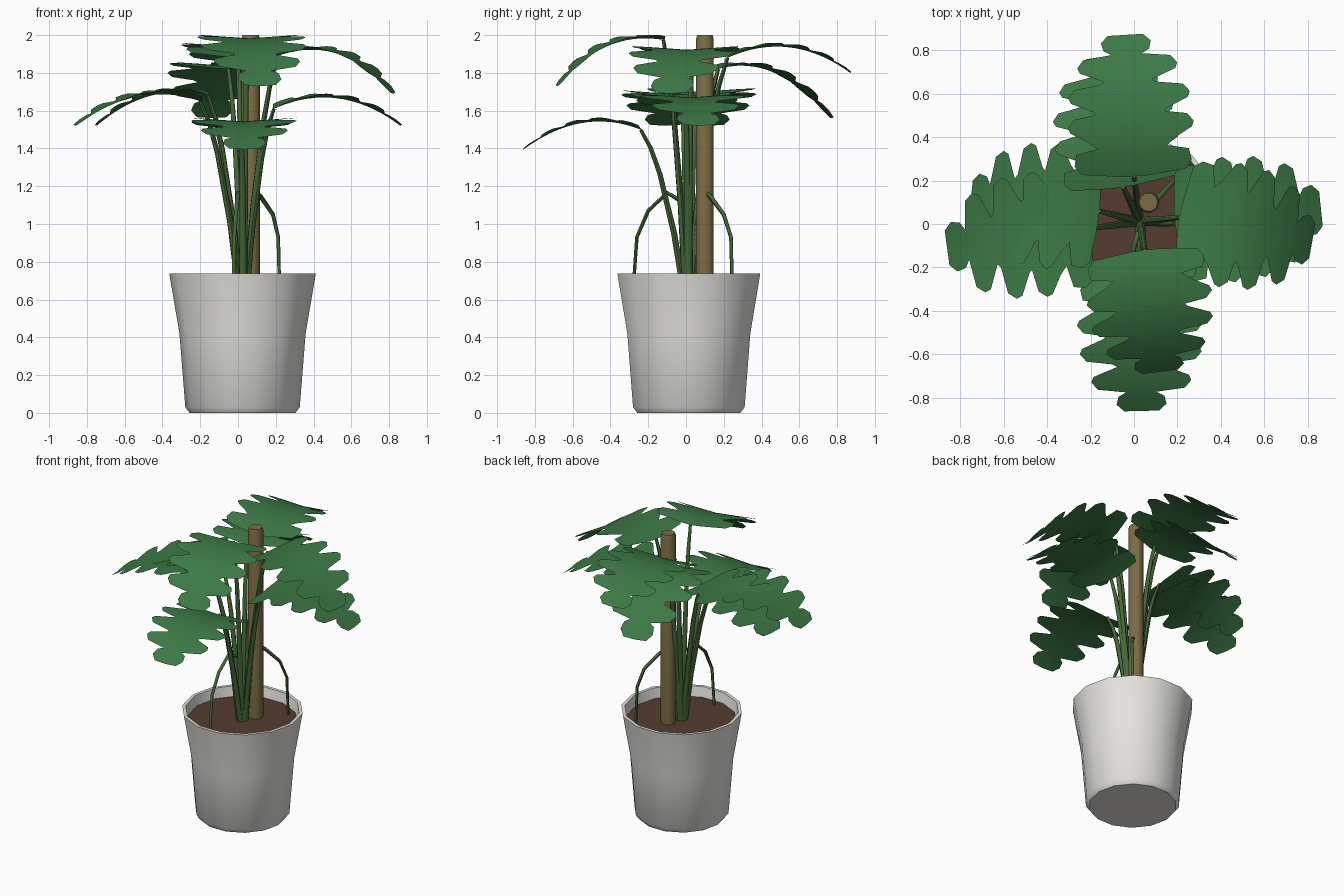
import bpy, bmesh, math
from mathutils import Vector

if "Cube" in bpy.data.objects:
    bpy.data.objects.remove(bpy.data.objects["Cube"])


def material(name, rgb):
    m = bpy.data.materials.new(name)
    m.diffuse_color = (*rgb, 1)
    m.use_nodes = True
    m.node_tree.nodes["Principled BSDF"].inputs["Base Color"].default_value = m.diffuse_color
    return m


POT = material("pot_white", (0.78, 0.77, 0.74))
SOIL = material("soil_brown", (0.09, 0.045, 0.03))
WOOD = material("stake_tan", (0.2, 0.15, 0.06))
STEM = material("stem_green", (0.06, 0.14, 0.04))
LEAF = material("leaf_green", (0.045, 0.19, 0.06))


def finish(ob, mat, angle=40):
    ob.data.materials.append(mat)
    bpy.ops.object.select_all(action='DESELECT')
    bpy.context.view_layer.objects.active = ob
    ob.select_set(True)
    if ob.type == 'CURVE':
        bpy.ops.object.convert(target='MESH')
    bpy.ops.object.shade_smooth_by_angle(angle=math.radians(angle))


def mesh_object(name, bm, mat, angle=40):
    me = bpy.data.meshes.new(name)
    bm.to_mesh(me)
    bm.free()
    ob = bpy.data.objects.new(name, me)
    bpy.context.collection.objects.link(ob)
    finish(ob, mat, angle)


def lathe(name, profile, centre, sides, mat, angle=40):
    # Rings from (radius, z) points, closed with a cap at both ends
    bm = bmesh.new()
    rings = []
    for r, z in profile:
        rings.append([bm.verts.new((centre[0] + r * math.cos(2 * math.pi * i / sides),
                                    centre[1] + r * math.sin(2 * math.pi * i / sides), z))
                      for i in range(sides)])
    for a, b in zip(rings, rings[1:]):
        for i in range(sides):
            j = (i + 1) % sides
            bm.faces.new((a[i], a[j], b[j], b[i]))
    bm.faces.new(rings[0][::-1])
    bm.faces.new(rings[-1])
    mesh_object(name, bm, mat, angle)


def tube(name, pts, radii, mat):
    cu = bpy.data.curves.new(name, 'CURVE')
    cu.dimensions = '3D'
    cu.bevel_depth = 1
    cu.bevel_resolution = 1
    cu.use_fill_caps = True
    sp = cu.splines.new('POLY')
    sp.points.add(len(pts) - 1)
    for p, co, r in zip(sp.points, pts, radii):
        p.co = (*co, 1)
        p.radius = r
    ob = bpy.data.objects.new(name, cu)
    bpy.context.collection.objects.link(ob)
    finish(ob, mat, 60)


# Half outline of a lobed leaf: (fraction along midrib, half width)
OUTLINE = [(0, 0.06), (0.03, 0.24), (0.09, 0.27), (0.17, 0.26), (0.2, 0.16)]
for s, w, notch in ((0.25, 0.29, 0.16), (0.46, 0.28, 0.13), (0.67, 0.23, 0.07)):
    OUTLINE += [(s, notch + 0.04), (s + 0.07, w - 0.01), (s + 0.11, w),
                (s + 0.165, w - 0.03), (s + 0.19, notch)]
OUTLINE += [(0.89, 0.105), (0.95, 0.115), (1.0, 0.08)]


def leaf(name, base, mid, tip):
    b, m, t = Vector(base), Vector(mid), Vector(tip)
    ctrl = 2 * m - (b + t) / 2
    axis = (t - b).normalized()
    side = axis.cross(Vector((0, 0, 1))).normalized()
    bm = bmesh.new()
    rows = []
    for s, w in OUTLINE:
        p = b * (1 - s) ** 2 + ctrl * 2 * s * (1 - s) + t * s * s
        rows.append([bm.verts.new(p + side * w * k + Vector((0, 0, 0.07 * abs(w * k))))
                     for k in (1, 0, -1)])
    for r0, r1 in zip(rows, rows[1:]):
        for k in (0, 1):
            bm.faces.new((r0[k], r1[k], r1[k + 1], r0[k + 1]))
    mesh_object(name, bm, LEAF, 60)


# Pot with hollow rim, soil disc and support stake
C = (0.024, 0.015)
lathe("pot", [(0.28, 0), (0.303, 0.03), (0.334, 0.42), (0.388, 0.738),
              (0.366, 0.738), (0.345, 0.62)], C, 14, POT)
lathe("soil", [(0.345, 0.64), (0.352, 0.67)], C, 14, SOIL)
lathe("support_stake", [(0.049, 0.66), (0.049, 1.98), (0.043, 2.0)], (0.067, 0.1), 10, WOOD)

# Leaves: base, middle and tip of each midrib
LEAVES = {
    "right_upper": ((0.21, 0.03, 1.89), (0.53, -0.02, 1.90), (0.82, -0.08, 1.69)),
    "right_lower": ((0.19, 0.0, 1.61), (0.53, 0.03, 1.665), (0.86, 0.07, 1.52)),
    "left_front": ((-0.2, -0.02, 1.65), (-0.53, -0.06, 1.675), (-0.86, -0.11, 1.52)),
    "left_back": ((-0.16, 0.06, 1.68), (-0.46, 0.09, 1.68), (-0.75, 0.12, 1.52)),
    "back_upper": ((0.0, 0.22, 1.88), (-0.02, 0.55, 1.935), (-0.04, 0.87, 1.80)),
    "back_lower": ((-0.05, 0.17, 1.82), (-0.09, 0.47, 1.80), (-0.14, 0.77, 1.56)),
    "front_upper": ((0.05, -0.12, 1.975), (0.08, -0.42, 1.94), (0.12, -0.68, 1.73)),
    "front_lower": ((0.02, -0.24, 1.50), (0.03, -0.55, 1.535), (0.035, -0.86, 1.395)),
}
for name, (b, m, t) in LEAVES.items():
    leaf(name + "_leaf", b, m, t)
    # Petiole rising from the soil to the leaf base
    start, end = Vector((0.025 + b[0] * 0.1, 0.01 + b[1] * 0.1, 0.66)), Vector(b)
    pts = []
    for h, v in ((0, 0), (0.22, 0.35), (0.55, 0.72), (0.76, 0.88), (1, 1)):
        p = start.lerp(end, h)
        p.z = start.z + (end.z - start.z) * v
        pts.append(p)
    tube(name + "_petiole", pts, (0.02, 0.018, 0.015, 0.013, 0.01), STEM)

# Arching aerial roots
tube("front_aerial_root", [(0.02, -0.04, 1.13), (0.0, -0.1, 1.165), (-0.01, -0.2, 1.07),
                           (-0.02, -0.26, 0.93), (-0.025, -0.28, 0.65)],
     (0.012, 0.012, 0.011, 0.01, 0.009), STEM)
tube("back_aerial_root", [(0.09, 0.1, 1.17), (0.12, 0.13, 1.145), (0.185, 0.2, 1.05),
                          (0.213, 0.238, 0.93), (0.22, 0.245, 0.65)],
     (0.012, 0.012, 0.011, 0.01, 0.009), STEM)
